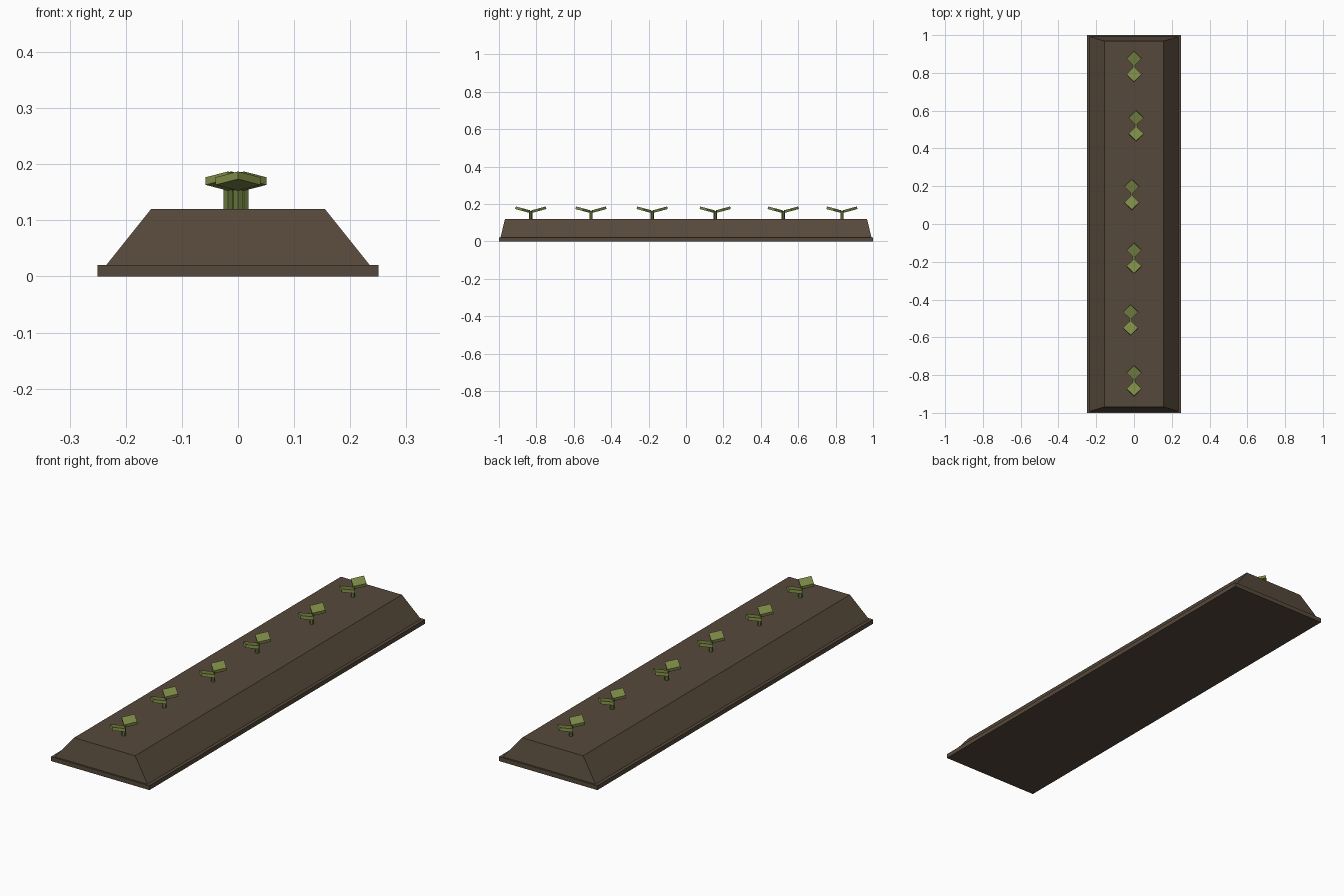
import bpy, bmesh, math
from mathutils import Matrix

if "Cube" in bpy.data.objects:
    bpy.data.objects.remove(bpy.data.objects["Cube"])


def material(name, hex_rgb):
    def lin(c):
        c /= 255
        return c / 12.92 if c <= 0.04045 else ((c + 0.055) / 1.055) ** 2.4
    m = bpy.data.materials.new(name)
    m.diffuse_color = (*[lin(c) for c in hex_rgb], 1)
    m.use_nodes = True
    m.node_tree.nodes["Principled BSDF"].inputs["Base Color"].default_value = m.diffuse_color
    return m


SOIL = material("soil brown", (0x56, 0x49, 0x3B))
STEM = material("stem green", (0x67, 0x76, 0x3C))
LEAF = material("leaf green", (0x7E, 0x8B, 0x47))


def finish(name, bm, mat):
    bmesh.ops.recalc_face_normals(bm, faces=bm.faces)
    me = bpy.data.meshes.new(name)
    bm.to_mesh(me)
    bm.free()
    me.materials.append(mat)
    ob = bpy.data.objects.new(name, me)
    bpy.context.collection.objects.link(ob)
    return ob


def tapered_block(name, bottom, top, z0, z1, mat):
    """Block with separate half sizes for the bottom and the top."""
    bm = bmesh.new()
    bmesh.ops.create_cube(bm, size=2)
    for v in bm.verts:
        hx, hy = top if v.co.z > 0 else bottom
        v.co = (v.co.x * hx, v.co.y * hy, z1 if v.co.z > 0 else z0)
    return finish(name, bm, mat)


# soil bed: thin slab with a raised, sloped ridge
tapered_block("soil_slab", (0.25, 1.0), (0.25, 1.0), 0, 0.02, SOIL)
tapered_block("soil_ridge", (0.235, 0.992), (0.155, 0.968), 0.02, 0.12, SOIL)

# sprouts: short stem with two raised diamond leaves
SPROUTS = [(0, -0.83), (-0.018, -0.508), (0, -0.181),
           (-0.012, 0.156), (0.011, 0.52), (0, 0.834)]
for i, (x, y) in enumerate(SPROUTS, 1):
    bm = bmesh.new()
    bmesh.ops.create_cone(bm, cap_ends=True, segments=6, radius1=0.009,
                          radius2=0.009, depth=0.05,
                          matrix=Matrix.Translation((x, y, 0.138)))
    finish(f"stem_{i}", bm, STEM)

    bm = bmesh.new()
    for side in (-1, 1):
        place = (Matrix.Translation((x, y + side * 0.043, 0.17))
                 @ Matrix.Rotation(side * math.radians(15), 4, 'X')
                 @ Matrix.Rotation(math.radians(45), 4, 'Z')
                 @ Matrix.Diagonal((0.0565, 0.0565, 0.014, 1)))
        bmesh.ops.create_cube(bm, size=1, matrix=place)
    finish(f"leaves_{i}", bm, LEAF)
